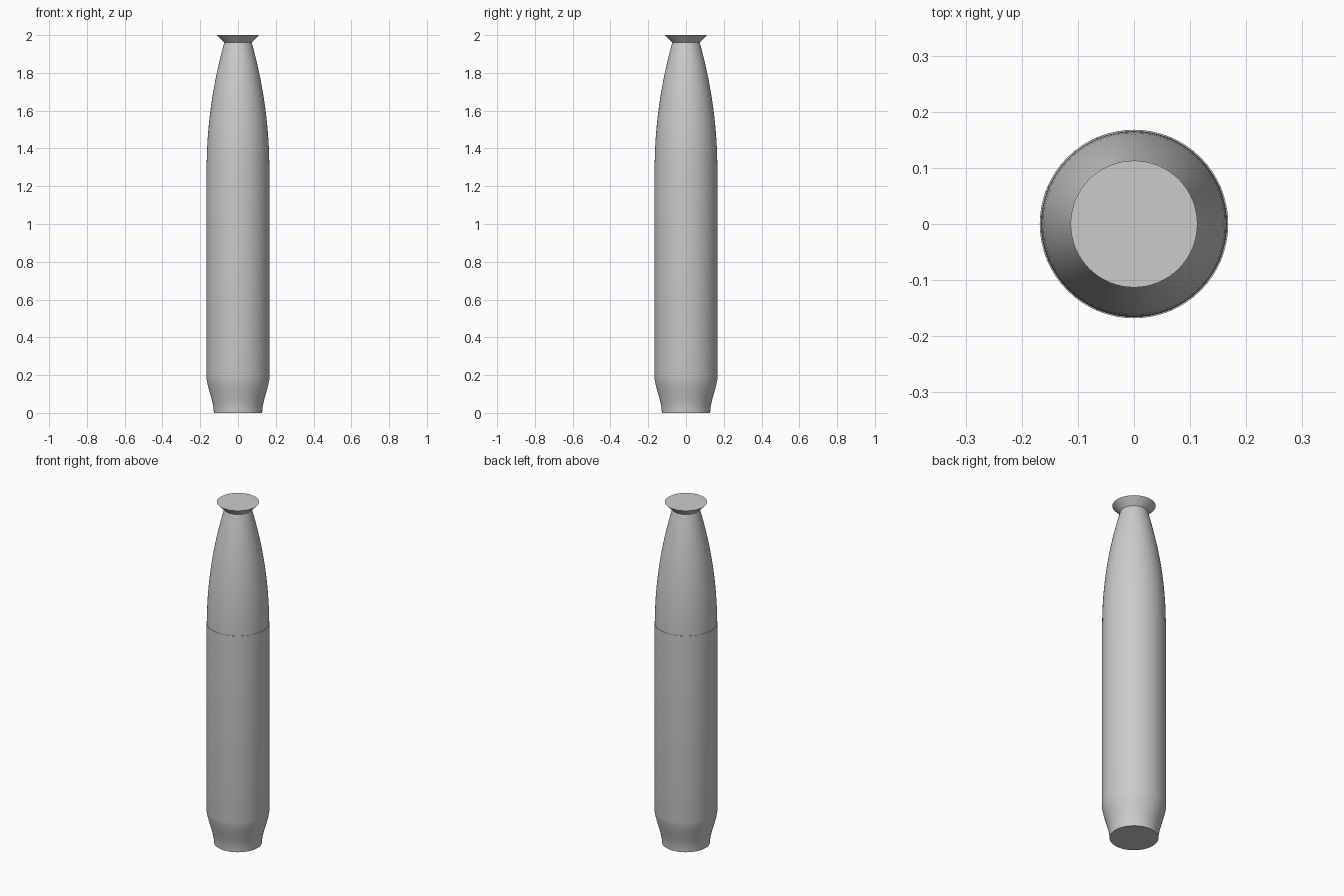
import bpy
import bmesh
from math import radians, cos, pi

cube = bpy.data.objects.get("Cube")
if cube:
    bpy.data.objects.remove(cube, do_unlink=True)

GREY = (0.6, 0.6, 0.6, 1.0)
metal = bpy.data.materials.new("plain grey")
metal.use_nodes = True
metal.diffuse_color = GREY
metal.node_tree.nodes["Principled BSDF"].inputs["Base Color"].default_value = GREY

SIDES = 64
BODY_R = 0.168
BASE_R = 0.128
NOSE_R = 0.166
NECK_R = 0.073
SHOULDER_Z, NOSE_Z, NECK_Z = 0.19, 1.29, 1.96


def lathe(name, profile):
    """Spin a (radius, height) profile around z and close both ends."""
    bm = bmesh.new()
    pts = [(0, profile[0][1])] + profile + [(0, profile[-1][1])]
    verts = [bm.verts.new((r, 0, z)) for r, z in pts]
    edges = [bm.edges.new(pair) for pair in zip(verts, verts[1:])]
    bmesh.ops.spin(bm, geom=verts + edges, cent=(0, 0, 0), axis=(0, 0, 1),
                   angle=2 * pi, steps=SIDES, use_duplicate=False)
    bmesh.ops.remove_doubles(bm, verts=bm.verts[:], dist=1e-5)
    bmesh.ops.recalc_face_normals(bm, faces=bm.faces[:])
    mesh = bpy.data.meshes.new(name)
    bm.to_mesh(mesh)
    bm.free()
    mesh.materials.append(metal)
    obj = bpy.data.objects.new(name, mesh)
    bpy.context.collection.objects.link(obj)
    bpy.ops.object.select_all(action="DESELECT")
    obj.select_set(True)
    bpy.context.view_layer.objects.active = obj
    bpy.ops.object.shade_smooth_by_angle(angle=radians(30))
    return obj


# Flared tail: an S-curve from the base up to the shoulder
tail = []
for i in range(11):
    t = i / 10
    blend = 0.5 * (1 - cos(pi * t)) * 0.6 + 0.4 * t ** 1.5
    tail.append((BASE_R + (BODY_R - BASE_R) * blend, SHOULDER_Z * t))

# Straight cylindrical body above the tail
lathe("body", tail + [(BODY_R, NOSE_Z)])

# Curved nose narrowing to the neck
nose = [(NOSE_R - (NOSE_R - NECK_R) * (i / 16) ** 2,
         NOSE_Z + (NECK_Z - NOSE_Z) * i / 16) for i in range(17)]
lathe("nose", nose)

# Flared flat-topped cap
lathe("cap", [(NECK_R, NECK_Z), (0.113, 2.0)])
